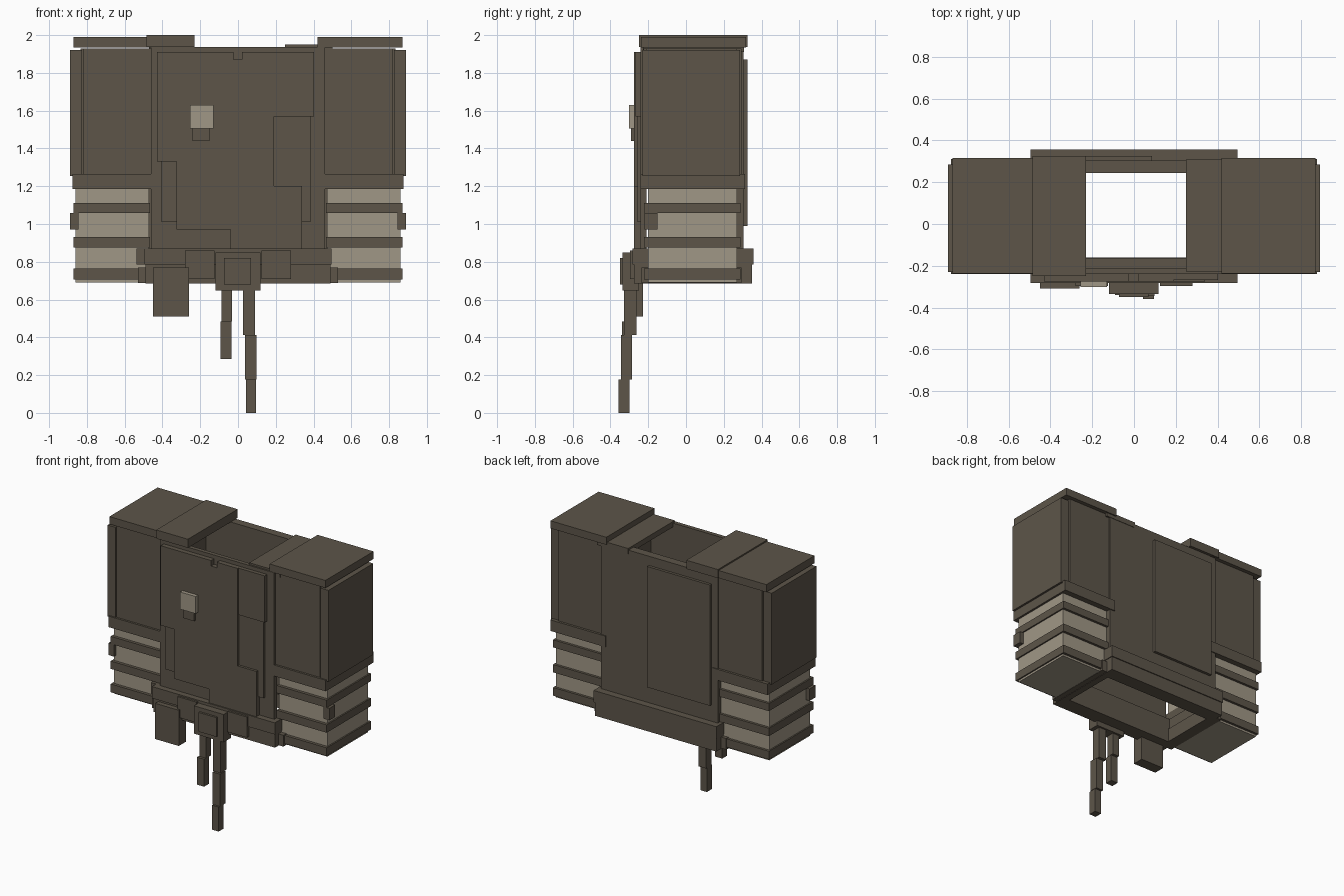
import bpy

if "Cube" in bpy.data.objects:
    bpy.data.objects.remove(bpy.data.objects["Cube"], do_unlink=True)


def lin(c):
    c /= 255
    return c / 12.92 if c <= 0.04045 else ((c + 0.055) / 1.055) ** 2.4


def material(name, rgb):
    m = bpy.data.materials.new(name)
    col = tuple(lin(c) for c in rgb) + (1,)
    m.use_nodes = True
    m.diffuse_color = col
    m.node_tree.nodes["Principled BSDF"].inputs["Base Color"].default_value = col
    return m


CLOTH = material("dark_cloth", (93, 85, 73))
LINEN = material("pale_linen", (160, 151, 134))


def box(name, x, y, z, mat=CLOTH):
    """Axis-aligned box from (min, max) ranges."""
    bpy.ops.mesh.primitive_cube_add(size=1, location=[(a + b) / 2 for a, b in (x, y, z)])
    o = bpy.context.object
    o.name = name
    o.scale = [b - a for a, b in (x, y, z)]
    bpy.ops.object.transform_apply(location=False, rotation=False, scale=True)
    o.data.materials.append(mat)
    return o


def pair(name, x, y, z, mat=CLOTH):
    """The same box on both sides of the body."""
    box("left_" + name, x, y, z, mat)
    box("right_" + name, (-x[1], -x[0]), y, z, mat)


def plate(name, outline, y):
    """Flat panel with an outline in x and z, given a thickness in y."""
    n = len(outline)
    verts = [(px, yy, pz) for yy in y for px, pz in outline]
    faces = [tuple(range(n)), tuple(range(2 * n - 1, n - 1, -1))]
    faces += [(i, i + n, (i + 1) % n + n, (i + 1) % n) for i in range(n)]
    me = bpy.data.meshes.new(name)
    me.from_pydata(verts, [], faces)
    me.materials.append(CLOTH)
    o = bpy.data.objects.new(name, me)
    bpy.context.collection.objects.link(o)


def frame(name, x, y, z, inner_x, inner_y):
    """Open rectangular ring of four bars."""
    box(name + "_front", x, (y[0], inner_y[0]), z)
    box(name + "_back", x, (inner_y[1], y[1]), z)
    box(name + "_left", (inner_x[1], x[1]), inner_y, z)
    box(name + "_right", (x[0], inner_x[0]), inner_y, z)


# Hollow torso
box("torso_front", (-0.46, 0.46), (-0.24, -0.21), (0.8, 1.937))
box("torso_back", (-0.47, 0.47), (0.245, 0.305), (0.8, 1.937))
box("back_panel", (-0.42, 0.085), (0.305, 0.325), (0.99, 1.87))

# Sleeves, shoulder caps and collar straps
pair("sleeve", (0.43, 0.82), (-0.225, 0.295), (1.22, 1.93))
pair("sleeve_panel", (0.825, 0.89), (-0.23, 0.285), (1.255, 1.92))
pair("sleeve_core", (0.81, 0.835), (-0.21, 0.27), (1.25, 1.93))
pair("sleeve_cuff", (0.43, 0.875), (-0.24, 0.312), (1.185, 1.265))
pair("shoulder_cap", (0.42, 0.87), (-0.237, 0.317), (1.935, 1.99))
box("right_collar_strap", (-0.485, -0.23), (-0.248, 0.325), (1.937, 2.0))
box("left_collar_strap", (0.25, 0.5), (-0.228, 0.308), (1.91, 1.95))

# Wrapped forearms
pair("forearm", (0.47, 0.86), (-0.2, 0.27), (0.69, 1.2), LINEN)
for i, (z0, z1) in enumerate([(1.057, 1.112), (0.875, 0.932), (0.705, 0.765)]):
    pair(f"forearm_band_{i + 1}", (0.465, 0.87), (-0.222, 0.288), (z0, z1))
pair("band_knot", (0.845, 0.89), (-0.22, -0.152), (0.97, 1.057))

# Overlapping front panels
plate("front_panel", [(-0.43, 1.91), (-0.43, 1.33), (-0.325, 1.33), (-0.325, 0.97),
                      (-0.04, 0.97), (-0.04, 0.85), (0.34, 0.85), (0.34, 1.2),
                      (0.19, 1.2), (0.19, 1.57), (0.19, 1.91), (0.022, 1.91),
                      (0.022, 1.87), (-0.025, 1.87), (-0.025, 1.91)], (-0.275, -0.235))
box("front_panel_top", (0.19, 0.402), (-0.268, -0.235), (1.57, 1.91))
box("front_under_panel", (0.15, 0.385), (-0.257, -0.235), (1.01, 1.6))
box("front_side_panel", (-0.405, -0.32), (-0.257, -0.235), (1.01, 1.36))
box("chest_patch", (-0.255, -0.13), (-0.302, -0.27), (1.505, 1.63), LINEN)
box("chest_patch_tab", (-0.24, -0.15), (-0.29, -0.27), (1.44, 1.51))

# Two-tier open belt
frame("upper_belt", (-0.495, 0.495), (-0.283, 0.357), (0.785, 0.87), (-0.455, 0.455), (-0.165, 0.25))
frame("lower_belt", (-0.49, 0.49), (-0.275, 0.35), (0.685, 0.785), (-0.44, 0.44), (-0.16, 0.245))
box("belt_end", (-0.537, -0.45), (-0.235, -0.19), (0.785, 0.87))
pair("belt_corner", (0.45, 0.53), (-0.235, 0.295), (0.688, 0.77))

# Pouch, belt loops, buckle knot
box("pouch", (-0.45, -0.26), (-0.31, -0.228), (0.51, 0.77))
pair("belt_loop", (0.125, 0.28), (-0.297, -0.25), (0.71, 0.86))
box("belt_knot", (-0.12, 0.118), (-0.335, -0.25), (0.647, 0.85))
box("belt_knot_face", (-0.073, 0.07), (-0.35, -0.33), (0.68, 0.82))

# Hanging sash tails: x range, y range, z range of each segment
tails = [((-0.088, -0.033), (-0.32, -0.265), (0.485, 0.66)),
         ((-0.092, -0.035), (-0.34, -0.285), (0.285, 0.485)),
         ((0.027, 0.09), (-0.328, -0.263), (0.413, 0.66)),
         ((0.037, 0.097), (-0.345, -0.285), (0.178, 0.413)),
         ((0.042, 0.095), (-0.358, -0.3), (0.0, 0.178))]
for i, seg in enumerate(tails):
    box(f"sash_tail_{i + 1}", *seg)
